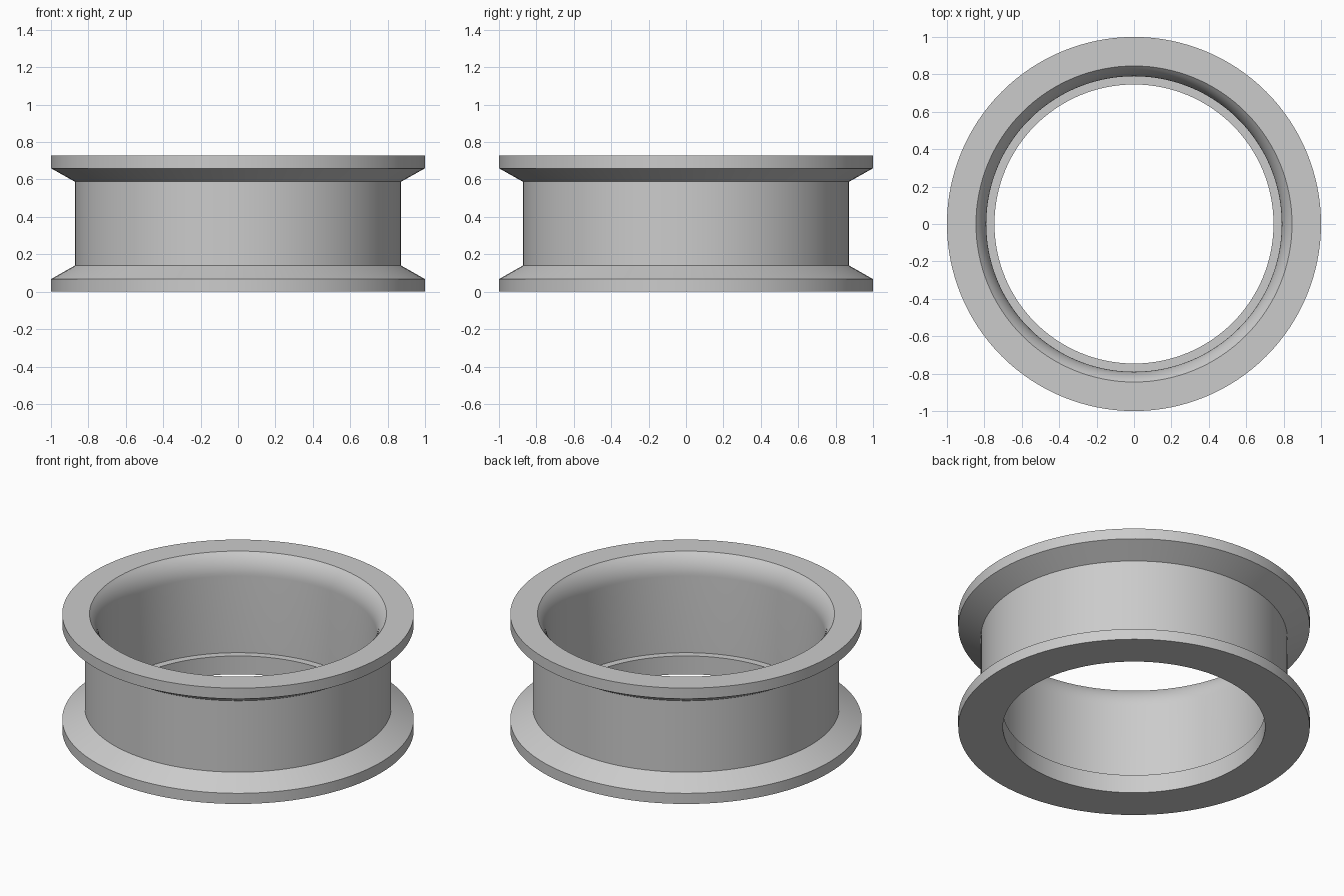
import bpy, bmesh, math

SEGMENTS = 128

cube = bpy.data.objects.get("Cube")
if cube:
    bpy.data.objects.remove(cube, do_unlink=True)

grey = bpy.data.materials.new("plain grey")
grey.use_nodes = True
colour = (0.6, 0.6, 0.6, 1)
grey.diffuse_color = colour
grey.node_tree.nodes["Principled BSDF"].inputs["Base Color"].default_value = colour

# Outside: two flanges with sloped inner sides, joined by a straight barrel
outside = [(1, 0), (1, 0.067), (0.872, 0.14), (0.872, 0.588), (1, 0.66), (1, 0.727)]

# Flared mouth: an arc running down into the straight bore
bore, rise, drop = 0.79, 0.055, 0.13
radius = (rise ** 2 + drop ** 2) / (2 * rise)
sweep = math.asin(drop / radius)
flare = []
for i in range(9):
    a = sweep * (1 - i / 8)
    flare.append((bore + radius * (1 - math.cos(a)), 0.727 - drop + radius * math.sin(a)))

# Bottom lip: a flat ledge stepping in to a narrower opening
lip = [(bore, 0.115), (0.746, 0.115), (0.746, 0)]


def lathe(name, profile, material):
    """Spin a closed (radius, height) profile around the z axis."""
    bm = bmesh.new()
    rings = []
    for r, z in profile:
        ring = []
        for i in range(SEGMENTS):
            a = math.tau * i / SEGMENTS
            ring.append(bm.verts.new((r * math.cos(a), r * math.sin(a), z)))
        rings.append(ring)
    for k, low in enumerate(rings):
        high = rings[(k + 1) % len(rings)]
        for i in range(SEGMENTS):
            j = (i + 1) % SEGMENTS
            bm.faces.new((low[i], low[j], high[j], high[i]))
    bmesh.ops.recalc_face_normals(bm, faces=bm.faces)
    mesh = bpy.data.meshes.new(name)
    bm.to_mesh(mesh)
    bm.free()
    mesh.materials.append(material)
    obj = bpy.data.objects.new(name, mesh)
    bpy.context.collection.objects.link(obj)
    return obj


ring = lathe("flanged_ring", outside + flare + lip, grey)
bpy.ops.object.select_all(action="DESELECT")
ring.select_set(True)
bpy.context.view_layer.objects.active = ring
bpy.ops.object.shade_smooth_by_angle(angle=math.radians(25))
